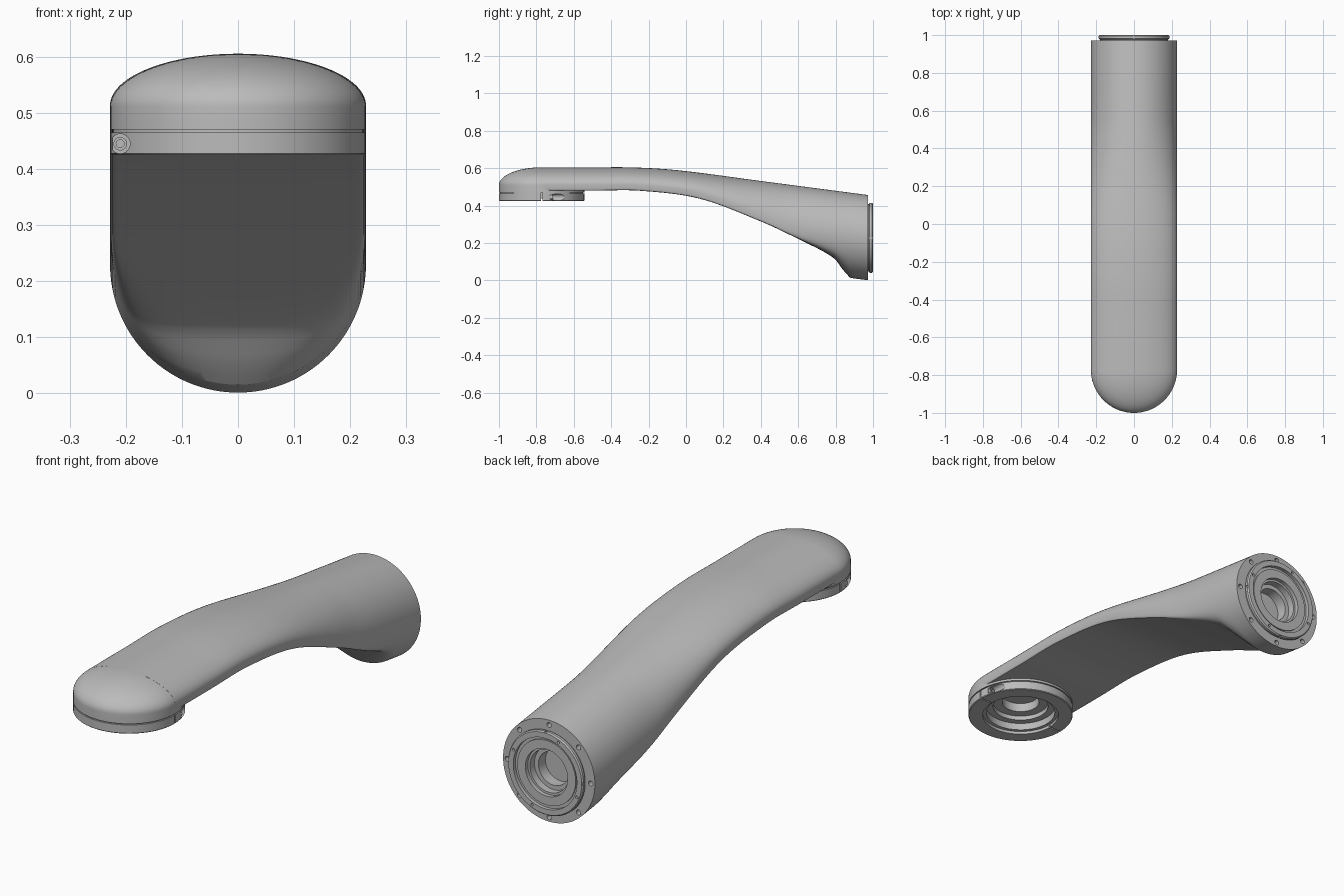
import bpy, bmesh, math
from mathutils import Vector, Matrix

cube = bpy.data.objects.get("Cube")
if cube:
    bpy.data.objects.remove(cube)

R = 0.228            # tube radius
HEAD_Y = -0.772      # centre of the round head
BACK_Z = 0.228       # centre height of the mounting end
END_Y = 0.972        # plane of the mounting end

grey = bpy.data.materials.new("satin_grey")
grey.use_nodes = True
GREY = (0.5, 0.5, 0.5, 1)
grey.diffuse_color = GREY
grey.node_tree.nodes["Principled BSDF"].inputs["Base Color"].default_value = GREY


def finish(name, bm):
    bmesh.ops.recalc_face_normals(bm, faces=bm.faces)
    mesh = bpy.data.meshes.new(name)
    bm.to_mesh(mesh)
    bm.free()
    mesh.materials.append(grey)
    obj = bpy.data.objects.new(name, mesh)
    bpy.context.collection.objects.link(obj)
    return obj


def revolve(name, profile, centre, axis="Z", closed=False, steps=96):
    """Turn (radius, height) points round an axis through centre."""
    bm = bmesh.new()
    place = (lambda r, h: Vector((r, 0, h))) if axis == "Z" else (lambda r, h: Vector((r, h, 0)))
    verts = [bm.verts.new(place(r, h)) for r, h in profile]
    edges = [bm.edges.new(p) for p in zip(verts, verts[1:])]
    if closed:
        edges.append(bm.edges.new((verts[-1], verts[0])))
    bmesh.ops.spin(bm, geom=verts + edges, cent=(0, 0, 0), axis=place(0, 1),
                   angle=math.tau, steps=steps)
    bmesh.ops.remove_doubles(bm, verts=bm.verts, dist=1e-5)
    bmesh.ops.translate(bm, verts=bm.verts, vec=centre)
    return finish(name, bm)


def add_rod(bm, radius, length, centre):
    """Cylinder lying along y."""
    m = Matrix.Translation(centre) @ Matrix.Rotation(math.pi / 2, 4, "X")
    bmesh.ops.create_cone(bm, cap_ends=True, segments=32, radius1=radius,
                          radius2=radius, depth=length, matrix=m)


def add_box(bm, size, centre):
    m = Matrix.Translation(centre) @ Matrix.Diagonal((*size, 1))
    bmesh.ops.create_cube(bm, size=1, matrix=m)


def cut(obj, cutters):
    for cutter in cutters:
        cutter.hide_render = True
        mod = obj.modifiers.new("cut", "BOOLEAN")
        mod.operation = "DIFFERENCE"
        mod.solver = "EXACT"
        mod.object = cutter
        bpy.context.view_layer.objects.active = obj
        bpy.ops.object.modifier_apply(modifier=mod.name)


def curve(points, x):
    """Smooth curve through points, by cubic interpolation."""
    n = len(points)
    x = min(max(x, points[0][0]), points[-1][0])
    i = next(k for k in range(n - 1) if x <= points[k + 1][0])

    def slope(k):
        a, b = points[max(k - 1, 0)], points[min(k + 1, n - 1)]
        return (b[1] - a[1]) / (b[0] - a[0])
    (x0, y0), (x1, y1) = points[i], points[i + 1]
    w = x1 - x0
    t = (x - x0) / w
    return (y0 * (1 + 2 * t) * (1 - t) ** 2 + slope(i) * w * t * (1 - t) ** 2
            + y1 * t * t * (3 - 2 * t) + slope(i + 1) * w * t * t * (t - 1))


# Side outlines of the arm, as (y, z)
TOP = [(-0.8, 0.605), (-0.5, 0.605), (-0.27, 0.604), (-0.03, 0.588), (0.4, 0.532), (0.98, 0.456)]
UNDER = [(-0.8, 0.48), (-0.5, 0.48), (-0.25, 0.48), (0.07, 0.438), (0.39, 0.32),
         (0.6, 0.222), (0.79, 0.12), (0.845, 0.05), (0.9, 0), (1, 0)]


def arm_section(y, count=128, k=4):
    """Rounded top, with a tube below that is cut flat with soft corners."""
    top, under = curve(TOP, y), curve(UNDER, y)
    a, b = top - R, under + 0.03
    mid = 0.5 * (a + b + math.hypot(a - b, 0.02))
    depth = mid - under
    points = []
    for i in range(count):
        t = math.tau * i / count
        s = math.sin(t)
        if s >= 0:
            z = mid + (top - mid) * s
        else:
            drop = -s * R
            if depth < R * 0.999 and drop > 1e-4:
                limit = (depth ** -k - R ** -k) ** (-1 / k)
                drop = (drop ** -k + limit ** -k) ** (-1 / k)
            z = mid - drop
        points.append((R * math.cos(t), y, z))
    return points


# Arm: sections lofted from head to mounting end
bm = bmesh.new()
STATIONS = 110
rings = []
for i in range(STATIONS + 1):
    y = HEAD_Y + (END_Y - HEAD_Y) * i / STATIONS
    rings.append([bm.verts.new(p) for p in arm_section(y)])
for r0, r1 in zip(rings, rings[1:]):
    for j in range(len(r0)):
        n = (j + 1) % len(r0)
        bm.faces.new((r0[j], r0[n], r1[n], r1[j]))
bm.faces.new(rings[0])
bm.faces.new(rings[-1])
arm = finish("arm", bm)

# Domed head
dome = [(R * math.sin(a), 0.51 + 0.095 * math.cos(a))
        for a in (math.pi / 2 * i / 24 for i in range(25))]
dome[0] = (0, 0.605)
head = revolve("head", dome + [(R, 0.47), (0, 0.47)], (0, HEAD_Y, 0))

# Stepped bores at both ends
head_bore = revolve("head_bore_cutter",
                    [(0, 0.4), (0.12, 0.4), (0.12, 0.49), (0.08, 0.49), (0.08, 0.53), (0, 0.53)],
                    (0, HEAD_Y, 0))
back_bore = revolve("back_bore_cutter",
                    [(0, 1.05), (0.095, 1.05), (0.095, 0.94), (0.075, 0.94), (0.075, 0.89), (0, 0.89)],
                    (0, 0, BACK_Z), "Y")

# Screw holes round the mounting end
bm = bmesh.new()
for i in range(8):
    a = math.tau * i / 8
    add_rod(bm, 0.011, 0.06, (0.207 * math.cos(a), END_Y, BACK_Z + 0.207 * math.sin(a)))
rim_holes = finish("rim_hole_cutter", bm)
cut(arm, [head_bore, back_bore, rim_holes])
cut(head, [head_bore])

# Clamp ring under the head, with a split and a screw pocket on each side
ring = revolve("clamp_ring",
               [(0.222, 0.47), (0.222, 0.465), (R, 0.465), (R, 0.428), (0.225, 0.425),
                (0.165, 0.425), (0.165, 0.438), (0.15, 0.438), (0.15, 0.47)],
               (0, HEAD_Y, 0), closed=True)
bm_split, bm_pocket = bmesh.new(), bmesh.new()
for side in (-1, 1):
    add_box(bm_split, (0.1, 0.007, 0.1), (side * 0.2, HEAD_Y, 0.445))
    add_rod(bm_pocket, 0.0175, 0.2, (side * 0.21, HEAD_Y + side * 0.145, 0.445))
splits = finish("split_cutter", bm_split)
pockets = finish("pocket_cutter", bm_pocket)
cut(ring, [splits, pockets])

# Clamp screws
screws = []
for side, label in ((-1, "right"), (1, "left")):
    face, foot, socket = (side * h for h in (0.06, 0.03, 0.05))
    screws.append(revolve(label + "_clamp_screw",
                          [(0, foot), (0.012, foot), (0.012, face), (0.007, face),
                           (0.007, socket), (0, socket)],
                          (side * 0.21, HEAD_Y, 0.445), "Y", steps=24))

# Mounting flange with edge notches and pin holes
flange = revolve("mounting_flange",
                 [(0.18, 0.96), (0.18, 0.977), (0.187, 0.982), (0.187, 0.994), (0.182, 1.0),
                  (0.158, 1.0), (0.158, 0.984), (0.145, 0.984), (0.145, 0.99), (0.105, 0.99),
                  (0.105, 0.96)],
                 (0, 0, BACK_Z), "Y", closed=True)
bm = bmesh.new()
for i in range(4):
    a = math.tau * i / 4
    add_box(bm, (0.01, 0.05, 0.01), (0.187 * math.cos(a), 1.0, BACK_Z + 0.187 * math.sin(a)))
    a += math.tau / 16
    add_rod(bm, 0.006, 0.03, (0.17 * math.cos(a), 1.0, BACK_Z + 0.17 * math.sin(a)))
notches = finish("notch_cutter", bm)
cut(flange, [notches])

# Remove cutters, then shade smooth with sharp edges kept
for cutter in (head_bore, back_bore, rim_holes, splits, pockets, notches):
    bpy.data.objects.remove(cutter)
bpy.ops.object.select_all(action="DESELECT")
for obj in [arm, head, ring, flange] + screws:
    obj.select_set(True)
bpy.context.view_layer.objects.active = arm
bpy.ops.object.shade_smooth_by_angle(angle=math.radians(30))
